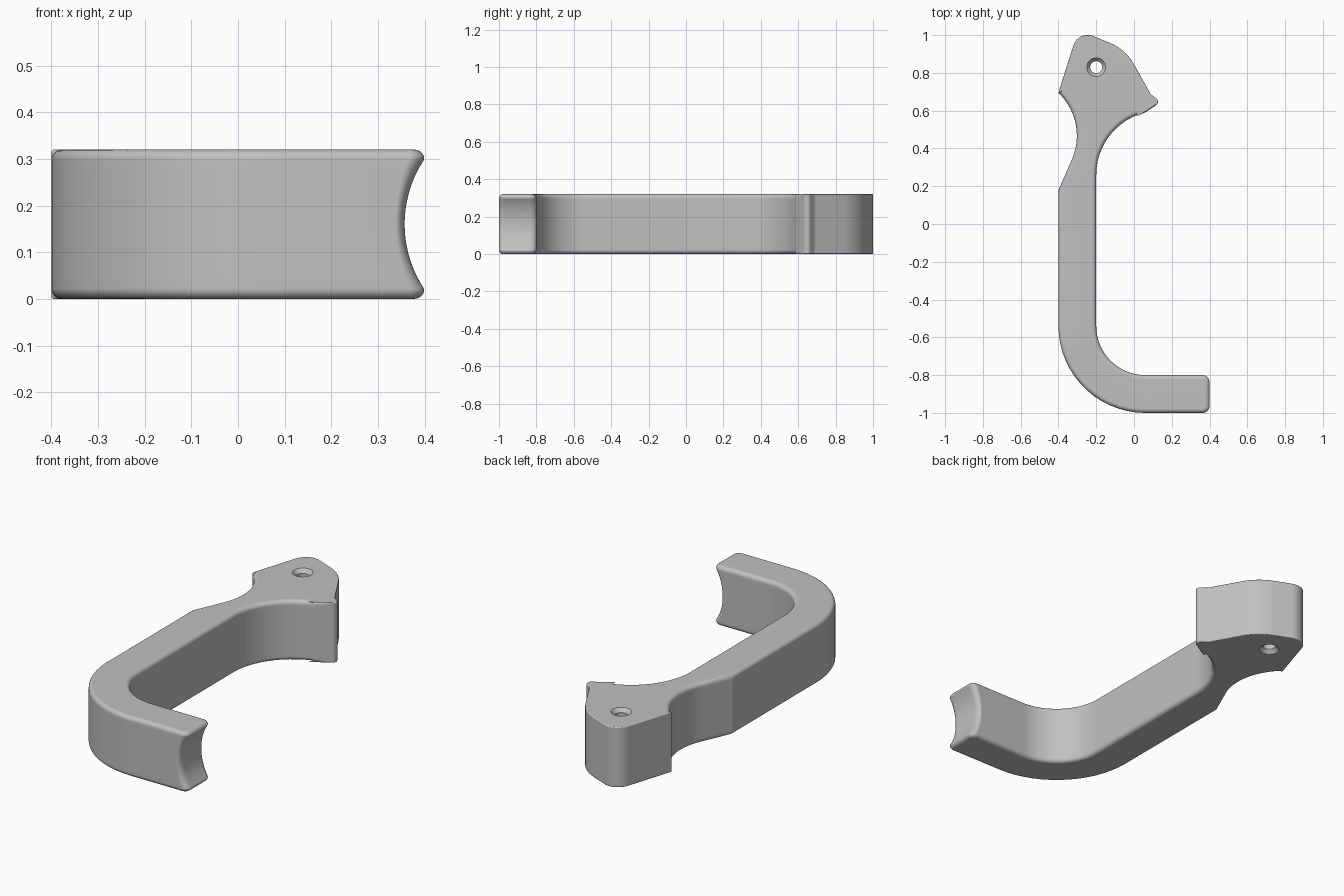
import bpy, bmesh, math
from mathutils import Vector

cube = bpy.data.objects.get("Cube")
if cube:
    bpy.data.objects.remove(cube, do_unlink=True)

HEIGHT = 0.32
SOFT, TIGHT = 0.022, 0.005      # edge rounding of the grip and of the head

# Outline corners, counter-clockwise: x, y, corner radius, edge rounding
CORNERS = [
    (0.40, -1.00, 0.035, SOFT),
    (0.40, -0.80, 0.035, SOFT),
    (-0.20, -0.80, 0.26, SOFT),
    (-0.20, 0.526, 0.34, SOFT),
    (0.058, 0.590, 0, SOFT),
    (0.143, 0.646, 0.022, TIGHT),
    (0.088, 0.688, 0.04, TIGHT),
    (-0.044, 0.924, 0.25, TIGHT),
    (-0.295, 1.028, 0.08, TIGHT),
    (-0.40, 0.695, 0, TIGHT),
    (-0.242, 0.537, 0.315, SOFT),
    (-0.40, 0.18, 0, SOFT),
    (-0.40, -1.00, 0.46, SOFT),
]


def rounded_outline(corners):
    """Replace each corner by an arc; returns (point, rounding) pairs."""
    result = []
    for i, (x, y, radius, rounding) in enumerate(corners):
        p = Vector((x, y))
        a = (Vector(corners[i - 1][:2]) - p).normalized()
        b = (Vector(corners[(i + 1) % len(corners)][:2]) - p).normalized()
        if radius == 0:
            result.append((p, rounding))
            continue
        half = a.angle(b) / 2
        centre = p + (a + b).normalized() * radius / math.sin(half)
        start = p + a * radius / math.tan(half) - centre
        end = p + b * radius / math.tan(half) - centre
        turn = math.atan2(start.x * end.y - start.y * end.x, start.dot(end))
        steps = max(4, math.ceil(abs(turn) / math.radians(6)))
        for k in range(steps + 1):
            t = turn * k / steps
            c, s = math.cos(t), math.sin(t)
            q = Vector((start.x * c - start.y * s, start.x * s + start.y * c))
            result.append((centre + q, rounding))
    return result


def inward_normals(points):
    normals = []
    for i, p in enumerate(points):
        d1 = (p - points[i - 1]).normalized()
        d2 = (points[(i + 1) % len(points)] - p).normalized()
        n1, n2 = Vector((-d1.y, d1.x)), Vector((-d2.y, d2.x))
        m = (n1 + n2).normalized()
        normals.append(m / max(m.dot(n1), 0.5))
    return normals


def scoop(x, z):
    """Hollow the short end with a shallow cylindrical curve."""
    if x < 0.3:
        return x
    r, reach = 0.25, 0.14
    dz = min(abs(z - HEIGHT / 2), reach)
    depth = math.sqrt(r * r - dz * dz) - math.sqrt(r * r - reach * reach)
    return x - depth * (x - 0.3) / 0.1


def loft(bm, rings):
    """Join rings of coordinates by quads; returns the vertex rings."""
    loops = [[bm.verts.new(co) for co in ring] for ring in rings]
    for low, high in zip(loops, loops[1:]):
        for i in range(len(low)):
            bm.faces.new((low[i - 1], low[i], high[i], high[i - 1]))
    return loops


# Height steps: (inset factor, height factor of rounding, plain height)
quarter = [math.pi / 2 * k / 6 for k in range(7)]
levels = [(1 - math.sin(t), 1 - math.cos(t), 0) for t in quarter]
levels += [(0, 1 - 2 * k / 14, HEIGHT * k / 14) for k in range(1, 14)]
levels += [(1 - math.sin(t), math.cos(t) - 1, HEIGHT) for t in reversed(quarter)]

bm = bmesh.new()
outline = rounded_outline(CORNERS)
normals = inward_normals([p for p, _ in outline])
body_rings = []
for inset, lift, base in levels:
    ring = []
    for (p, rounding), n in zip(outline, normals):
        q = p + n * rounding * inset
        z = base + lift * rounding
        ring.append((scoop(q.x, z), q.y, z))
    body_rings.append(ring)
body = loft(bm, body_rings)

# Screw hole, countersunk at both ends
hole_rings = []
for radius, z in ((0.05, 0), (0.032, 0.02), (0.032, HEIGHT - 0.02), (0.05, HEIGHT)):
    angles = [math.tau * k / 40 for k in range(40)]
    hole_rings.append([(-0.2 + radius * math.cos(t), 0.83 + radius * math.sin(t), z)
                       for t in angles])
hole = loft(bm, hole_rings)

# Flat bottom and top around the hole
for end in (0, -1):
    edges = []
    for loop in (body[end], hole[end]):
        edges += [bm.edges.get((loop[i - 1], loop[i])) for i in range(len(loop))]
    bmesh.ops.triangle_fill(bm, edges=edges, use_beauty=True, use_dissolve=False,
                            normal=(0, 0, -1 if end == 0 else 1))
bmesh.ops.recalc_face_normals(bm, faces=bm.faces)

mesh = bpy.data.meshes.new("hook_handle")
bm.to_mesh(mesh)
bm.free()
handle = bpy.data.objects.new("hook_handle", mesh)
bpy.context.collection.objects.link(handle)

grey = bpy.data.materials.new("plain_grey")
grey.use_nodes = True
colour = (0.53, 0.53, 0.53, 1)
grey.diffuse_color = colour
grey.node_tree.nodes["Principled BSDF"].inputs["Base Color"].default_value = colour
mesh.materials.append(grey)

# Smooth shading with flat caps
bpy.ops.object.select_all(action='DESELECT')
handle.select_set(True)
bpy.context.view_layer.objects.active = handle
bpy.ops.object.shade_smooth_by_angle(angle=math.radians(20))
flat_caps = handle.modifiers.new("flat_caps", 'WEIGHTED_NORMAL')
flat_caps.keep_sharp = True
